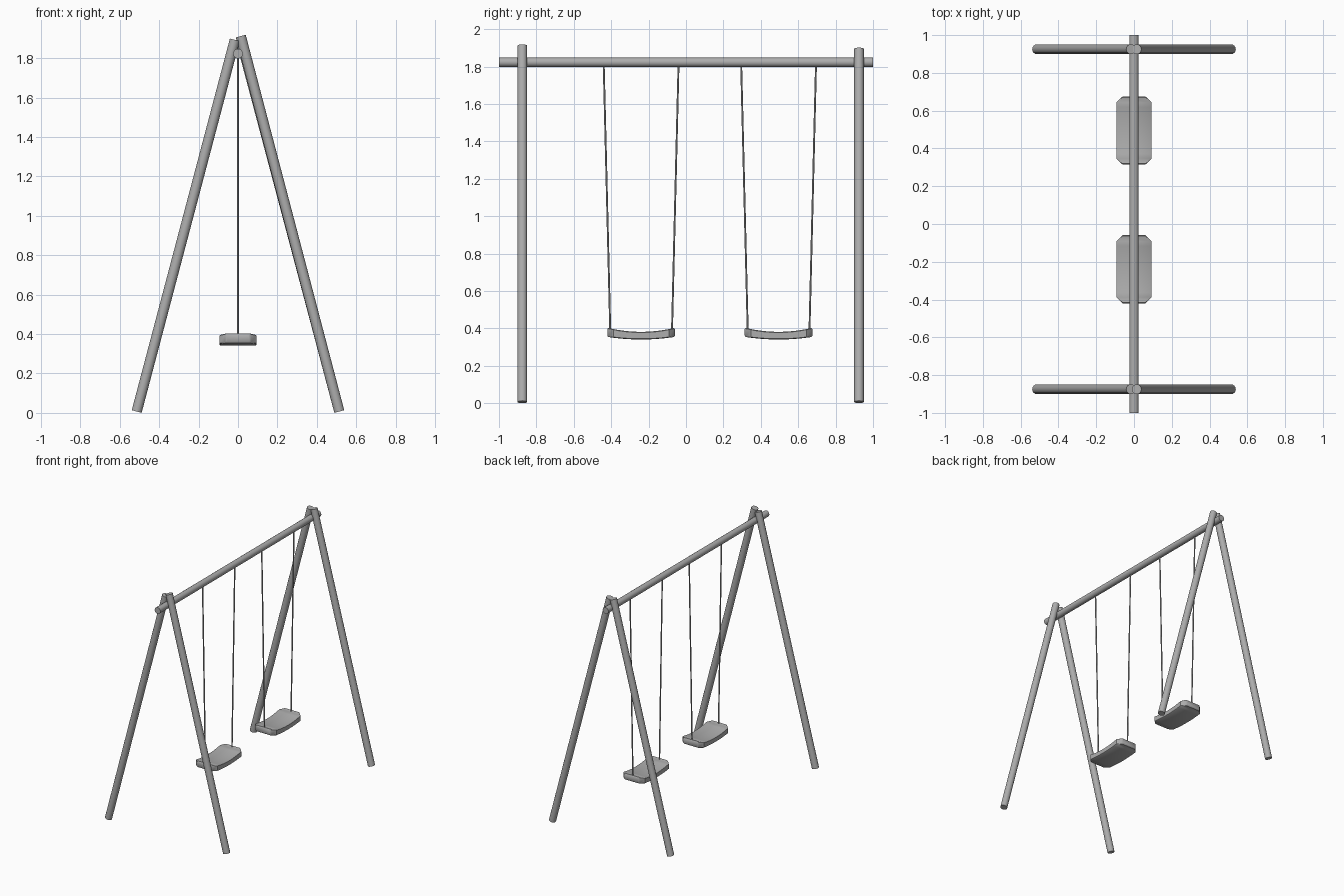
import bpy
import bmesh
from math import radians
from mathutils import Vector

cube = bpy.data.objects.get("Cube")
if cube:
    bpy.data.objects.remove(cube, do_unlink=True)

grey = bpy.data.materials.new("plain grey")
grey.use_nodes = True
colour = (0.42, 0.42, 0.42, 1)
grey.diffuse_color = colour
grey.node_tree.nodes["Principled BSDF"].inputs["Base Color"].default_value = colour


def rod(name, start, end, radius, sides=16):
    """Capped cylinder between two points."""
    start, end = Vector(start), Vector(end)
    axis = end - start
    bpy.ops.mesh.primitive_cylinder_add(
        vertices=sides, radius=radius, depth=axis.length, location=(start + end) / 2,
        rotation=axis.to_track_quat('Z', 'Y').to_euler())
    ob = bpy.context.object
    ob.name = name
    ob.data.materials.append(grey)
    bpy.ops.object.shade_smooth_by_angle(angle=radians(40))


def seat(name, y_mid):
    """Sagging plank with clipped corners, lofted from end to end."""
    half_length, half_width = 0.181, 0.093
    bm = bmesh.new()
    rings = []
    steps = 12
    stations = [-1, -0.97] + [-0.82 + 1.64 * i / steps for i in range(steps + 1)] + [0.97, 1]
    for t in stations:
        inset = max(0, abs(t) - 0.82) / 0.18
        w = half_width - 0.034 * inset ** 1.3
        pinch = 0.007 if abs(t) == 1 else 0
        top = 0.382 + 0.022 * t * t - pinch
        low = 0.341 + 0.014 * t * t + pinch
        section = ((-w, low + 0.004), (-w + 0.006, low), (w - 0.006, low), (w, low + 0.004),
                   (w, top - 0.004), (w - 0.006, top), (-w + 0.006, top), (-w, top - 0.004))
        rings.append([bm.verts.new((x, y_mid + t * half_length, z)) for x, z in section])
    for a, b in zip(rings, rings[1:]):
        for i in range(len(a)):
            j = (i + 1) % len(a)
            bm.faces.new((a[i], a[j], b[j], b[i]))
    bm.faces.new(rings[0])
    bm.faces.new(rings[-1])
    bmesh.ops.recalc_face_normals(bm, faces=bm.faces)
    mesh = bpy.data.meshes.new(name)
    bm.to_mesh(mesh)
    bm.free()
    mesh.materials.append(grey)
    ob = bpy.data.objects.new(name, mesh)
    bpy.context.collection.objects.link(ob)
    bpy.context.view_layer.objects.active = ob
    bpy.ops.object.select_all(action='DESELECT')
    ob.select_set(True)
    bpy.ops.object.shade_smooth_by_angle(angle=radians(35))


# Top beam
rod("top_beam", (0, -1, 1.823), (0, 1, 1.823), 0.025)

# A-frame legs, crossing just above the beam
for end, y, left_top in (("front", -0.875, 1.912), ("back", 0.925, 1.895)):
    rod(end + "_left_leg", (0.514, y, 0.007), (0.014, y, left_top), 0.026)
    rod(end + "_right_leg", (-0.514, y, 0.007), (-0.016, y, 1.893), 0.026)

# Swings: a seat hung from two ropes that draw in towards the bottom
for place, y in (("front", -0.24), ("back", 0.495)):
    seat(place + "_seat", y)
    for side, s in (("front", -1), ("back", 1)):
        rod(f"{place}_swing_{side}_rope", (0, y + s * 0.165, 0.385),
            (0, y + s * 0.2, 1.81), 0.005, 8)
